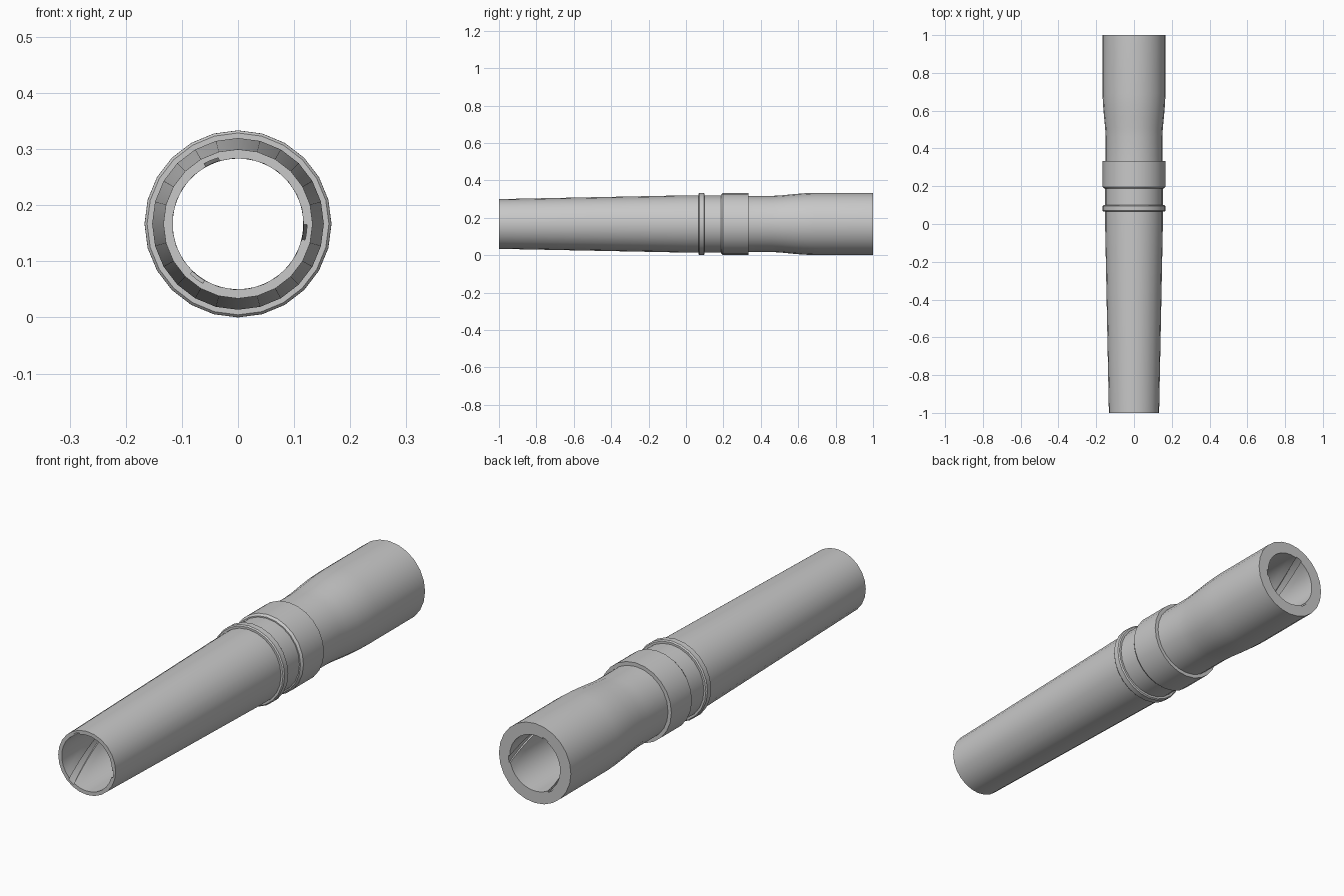
import bpy, bmesh, math

cube = bpy.data.objects.get("Cube")
if cube:
    bpy.data.objects.remove(cube, do_unlink=True)

AXIS_Z = 0.1667     # height of the tube's axis
SIDES = 24          # sides of the outer wall
BORE = 0.117        # inner radius
DEPTH = 0.006       # groove depth
HALF = 6.5          # half the groove width in degrees
STEPS = 60          # rings along the bore

grey = bpy.data.materials.new("plain grey")
grey.use_nodes = True
colour = (0.58, 0.58, 0.58, 1)
grey.diffuse_color = colour
grey.node_tree.nodes["Principled BSDF"].inputs["Base Color"].default_value = colour


def ring(bm, y, section):
    """Add a closed ring from (degrees, radius) pairs."""
    return [bm.verts.new((r * math.cos(math.radians(a)), y,
                          AXIS_Z + r * math.sin(math.radians(a))))
            for a, r in section]


def skin(bm, rings):
    """Join neighbouring rings with quads."""
    for a, b in zip(rings, rings[1:]):
        for i in range(len(a)):
            j = (i + 1) % len(a)
            bm.faces.new((a[i], a[j], b[j], b[i]))


def loop_edges(bm, verts):
    return [bm.edges.get((v, verts[i - 1])) for i, v in enumerate(verts)]


bm = bmesh.new()

# Outer wall: tapered front, thin flange, collar, waist and wide rear
profile = [
    (-1, 0.133), (0, 0.153), (0.066, 0.153),
    (0.066, 0.162), (0.071, 0.1665), (0.095, 0.1665), (0.100, 0.162), (0.100, 0.153),
    (0.188, 0.153), (0.188, 0.158), (0.197, 0.1655), (0.333, 0.1655), (0.333, 0.150),
    (0.46, 0.150), (0.51, 0.153), (0.57, 0.159), (0.63, 0.164), (0.69, 0.1667),
    (1, 0.1667),
]
outer = [ring(bm, y, [(i * 360 / SIDES, r) for i in range(SIDES)]) for y, r in profile]
skin(bm, outer)

# Bore with three spiral grooves making one full turn
section = []
for k in range(3):
    mid = 113 + 120 * k
    section += [(mid - HALF, BORE), (mid - HALF, BORE + DEPTH), (mid, BORE + DEPTH),
                (mid + HALF, BORE + DEPTH)]
    land = 120 - 2 * HALF
    section += [(mid + HALF + land * i / 8, BORE) for i in range(8)]
inner = []
for s in range(STEPS + 1):
    t = s / STEPS
    inner.append(ring(bm, -1 + 2 * t, [(a - 360 * t, r) for a, r in section]))
skin(bm, inner)

# Flat end rims
for end in (0, -1):
    edges = loop_edges(bm, outer[end]) + loop_edges(bm, inner[end])
    bmesh.ops.triangle_fill(bm, edges=edges, use_beauty=True, normal=(0, 1 if end else -1, 0))

bmesh.ops.recalc_face_normals(bm, faces=bm.faces[:])
mesh = bpy.data.meshes.new("grooved_tube")
bm.to_mesh(mesh)
bm.free()
mesh.materials.append(grey)

tube = bpy.data.objects.new("grooved_tube", mesh)
bpy.context.collection.objects.link(tube)
bpy.ops.object.select_all(action="DESELECT")
tube.select_set(True)
bpy.context.view_layer.objects.active = tube
bpy.ops.object.shade_smooth_by_angle(angle=math.radians(30))
